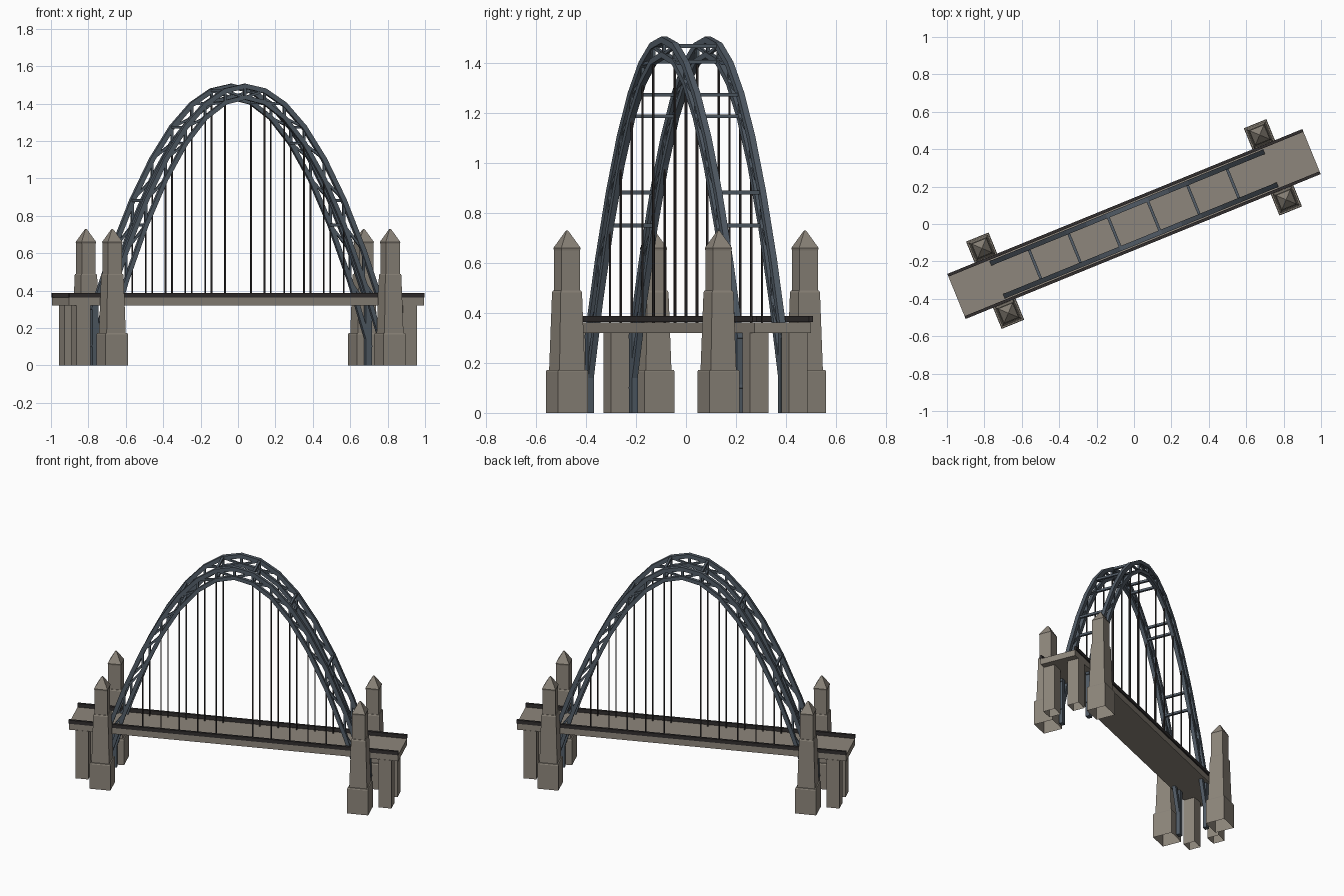
import bpy, bmesh, math
from mathutils import Vector, Matrix

old = bpy.data.objects.get("Cube")
if old:
    bpy.data.objects.remove(old, do_unlink=True)

TURN = Matrix.Rotation(math.radians(22.2), 4, 'Z')   # bridge runs diagonally
STEP, HALF = 0.1143, 7                               # truss panel length, panels per side
ARCH_V = 0.095                                       # sideways offset of each arch


def material(name, rgb):
    m = bpy.data.materials.new(name)
    m.use_nodes = True
    m.diffuse_color = (*rgb, 1)
    m.node_tree.nodes["Principled BSDF"].inputs["Base Color"].default_value = (*rgb, 1)
    return m


STONE = material("warm grey stone", (0.27, 0.24, 0.20))
STEEL = material("blue grey steel", (0.085, 0.108, 0.135))
DARK = material("dark iron", (0.032, 0.028, 0.028))


def finish(bm, name, mat):
    bmesh.ops.recalc_face_normals(bm, faces=bm.faces)
    bm.transform(TURN)
    me = bpy.data.meshes.new(name)
    bm.to_mesh(me)
    bm.free()
    me.materials.append(mat)
    ob = bpy.data.objects.new(name, me)
    bpy.context.collection.objects.link(ob)
    return ob


def box(bm, centre, size):
    mat = Matrix.Translation(centre) @ Matrix.Diagonal((*size, 1))
    return bmesh.ops.create_cube(bm, size=1, matrix=mat)["verts"]


def beam(bm, a, b, w):
    """Square bar from a to b."""
    a, b = Vector(a), Vector(b)
    d = b - a
    rot = d.to_track_quat('Z', 'Y').to_matrix().to_4x4()
    mat = Matrix.Translation((a + b) / 2) @ rot @ Matrix.Diagonal((w, w, d.length, 1))
    bmesh.ops.create_cube(bm, size=1, matrix=mat)


def loft(bm, rings, cap_start=True):
    """Skin four-sided rings into a solid."""
    loops = [[bm.verts.new(p) for p in r] for r in rings]
    for lo, hi in zip(loops, loops[1:]):
        for i in range(4):
            j = (i + 1) % 4
            bm.faces.new((lo[i], lo[j], hi[j], hi[i]))
    if cap_start:
        bm.faces.new(loops[0])
    bm.faces.new(loops[-1])


def outer(k, v):
    u = k * STEP
    return Vector((u, v, 1.493 - 1.87 * u * u))


def inner(k, v):
    u = k * STEP
    return Vector((u, v, 1.433 - 2.09 * u * u))


def chord(bm, curve, v, w):
    """Faceted arch rib swept along a parabola."""
    rings = []
    for k in range(-HALF, HALF + 1):
        p = curve(k, v)
        t = (curve(min(k + 1, HALF), v) - curve(max(k - 1, -HALF), v)).normalized()
        n = Vector((-t.z, 0, t.x)) * w / 2
        s = Vector((0, w / 2, 0))
        rings.append([p + n + s, p + n - s, p - n - s, p - n + s])
    loft(bm, rings)


# deck slab
bm = bmesh.new()
box(bm, (0, 0, 0.341), (2.05, 0.246, 0.042))
finish(bm, "deck", STONE)

# edge rails
for side, v in (("left", 0.122), ("right", -0.122)):
    bm = bmesh.new()
    box(bm, (0, v, 0.375), (2.05, 0.016, 0.024))
    finish(bm, side + "_rail", DARK)

# arches: two ribs with web members, hangers and foot posts
for side, v in (("left", ARCH_V), ("right", -ARCH_V)):
    bm = bmesh.new()
    chord(bm, outer, v, 0.026)
    chord(bm, inner, v, 0.024)
    finish(bm, side + "_arch_ribs", STEEL)

    bm = bmesh.new()
    for k in range(-HALF + 1, HALF):
        beam(bm, outer(k, v), inner(k, v), 0.013)
    for s in (-1, 1):
        for k in range(HALF):
            beam(bm, inner(s * k, v), outer(s * (k + 1), v), 0.013)
    finish(bm, side + "_arch_web", STEEL)

    bm = bmesh.new()
    for k in range(1, 6):
        for s in (-1, 1):
            top = inner(s * k, v)
            beam(bm, top, (top.x, v, 0.36), 0.007)
    finish(bm, side + "_hangers", DARK)

    bm = bmesh.new()
    for s in (-1, 1):
        box(bm, (s * 0.79, v, 0.16), (0.034, 0.026, 0.32))
    finish(bm, side + "_arch_feet", STEEL)

# cross braces joining the arches
bm = bmesh.new()
for k in (-5, -3, -1, 1, 3, 5):
    for curve in (outer, inner):
        beam(bm, curve(k, -ARCH_V), curve(k, ARCH_V), 0.015)
finish(bm, "cross_braces", STEEL)

# stone towers: (half width, height) profile, open underneath
TOWER = [(0.065, 0), (0.065, 0.165), (0.062, 0.172), (0.055, 0.172), (0.046, 0.482),
         (0.043, 0.49), (0.040, 0.49), (0.040, 0.65), (0.042, 0.66), (0.006, 0.725),
         (0.002, 0.73)]
for su, end in ((1, "left"), (-1, "right")):
    for sv, depth in ((1, "back"), (-1, "front")):
        bm = bmesh.new()
        cu, cv = su * 0.802, sv * 0.187
        loft(bm, [[(cu + a * h, cv + b * h, z)
                   for a, b in ((-1, -1), (1, -1), (1, 1), (-1, 1))]
                  for h, z in TOWER], cap_start=False)
        finish(bm, f"{depth}_{end}_tower", STONE)

        # pier under the deck end
        bm = bmesh.new()
        box(bm, (su * 0.943, sv * 0.085, 0.161), (0.08, 0.08, 0.322))
        bm.faces.ensure_lookup_table()
        bottom = [f for f in bm.faces if f.calc_center_median().z < 0.01]
        bmesh.ops.delete(bm, geom=bottom, context='FACES_ONLY')
        finish(bm, f"{depth}_{end}_pier", STONE)
